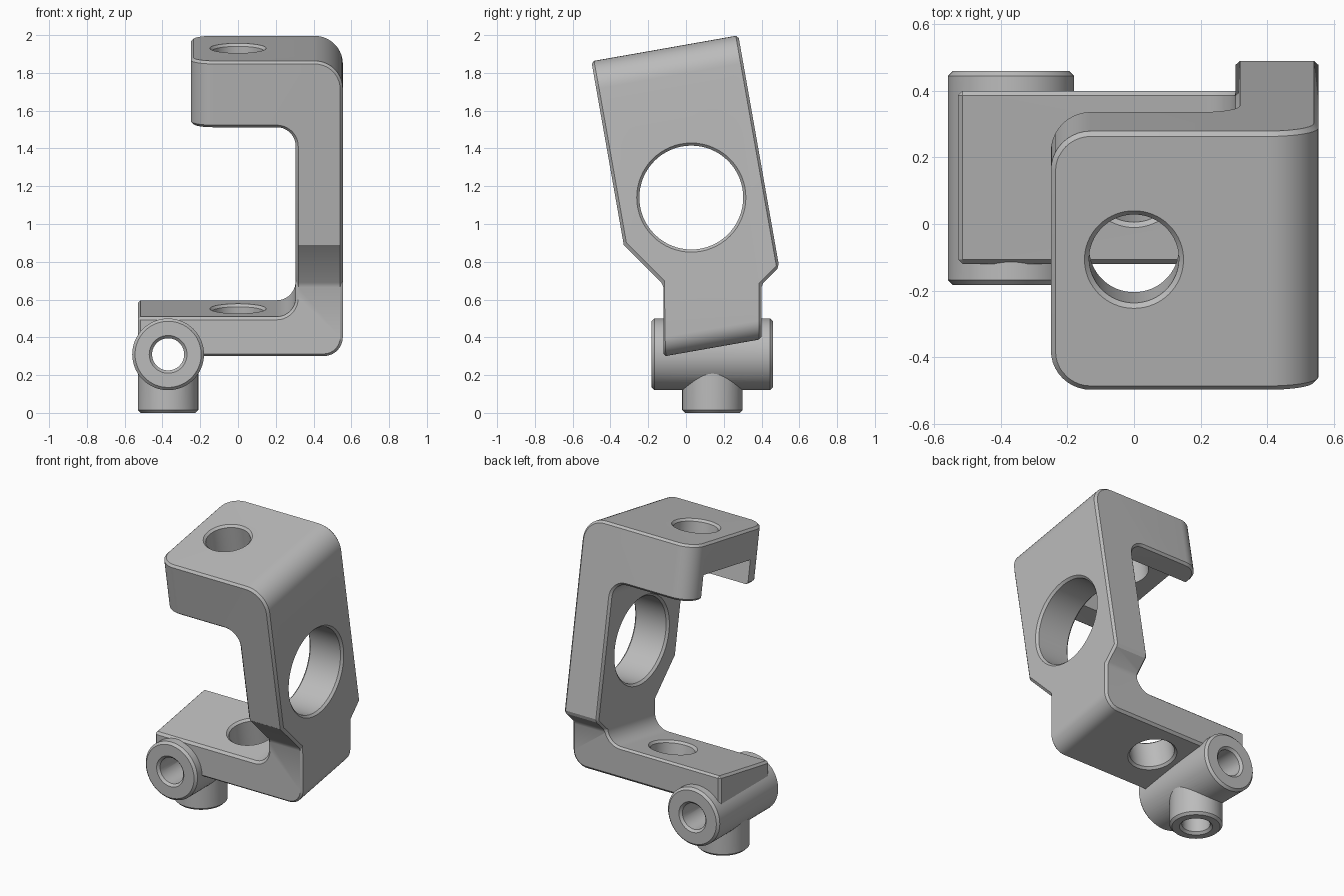
import bpy, bmesh, math
from mathutils import Matrix, Vector

cube = bpy.data.objects.get("Cube")
if cube:
    bpy.data.objects.remove(cube, do_unlink=True)

TILT = Matrix.Rotation(math.radians(10), 4, 'X')
U0, U1 = -0.17, 0.62          # depth range in the tilted frame
UM = 0.23                     # centre of the bolt holes

grey = bpy.data.materials.new("metal_grey")
grey.use_nodes = True
grey.diffuse_color = (0.5, 0.5, 0.5, 1)
grey.node_tree.nodes["Principled BSDF"].inputs["Base Color"].default_value = (0.5, 0.5, 0.5, 1)


def finish(name, bm, matrix=None):
    bmesh.ops.recalc_face_normals(bm, faces=bm.faces)
    if matrix:
        bm.transform(matrix)
    mesh = bpy.data.meshes.new(name)
    bm.to_mesh(mesh)
    bm.free()
    mesh.materials.append(grey)
    ob = bpy.data.objects.new(name, mesh)
    bpy.context.collection.objects.link(ob)
    return ob


def prism(points, offset):
    """Extrude a closed outline of 3D points."""
    bm = bmesh.new()
    face = bm.faces.new([bm.verts.new(p) for p in points])
    new = bmesh.ops.extrude_face_region(bm, geom=[face])["geom"]
    bmesh.ops.translate(bm, vec=offset, verts=[v for v in new if isinstance(v, bmesh.types.BMVert)])
    return bm


def rod(name, rings, matrix, sides=64):
    """Closed turned solid along z from (radius, height) rings."""
    bm = bmesh.new()
    loops = [[bm.verts.new((r * math.cos(i * math.tau / sides), r * math.sin(i * math.tau / sides), h))
              for i in range(sides)] for r, h in rings]
    for a, b in zip(loops, loops[1:]):
        for i in range(sides):
            j = (i + 1) % sides
            bm.faces.new((a[i], a[j], b[j], b[i]))
    bm.faces.new(loops[0])
    bm.faces.new(loops[-1])
    return finish(name, bm, matrix)


def rounded(corners, steps=10):
    """Outline with each (x, z, radius) corner filleted."""
    out = []
    for i, (x, z, r) in enumerate(corners):
        p = Vector((x, z))
        if not r:
            out.append(p)
            continue
        a = (Vector(corners[i - 1][:2]) - p).normalized()
        b = (Vector(corners[(i + 1) % len(corners)][:2]) - p).normalized()
        for k in range(steps + 1):
            t = k / steps * math.pi / 2
            out.append(p + a * r * (1 - math.sin(t)) + b * r * (1 - math.cos(t)))
    return out


def apply_mod(ob, kind, **settings):
    mod = ob.modifiers.new(kind, kind)
    for key, value in settings.items():
        setattr(mod, key, value)
    bpy.context.view_layer.objects.active = ob
    bpy.ops.object.modifier_apply(modifier=mod.name)


def combine(ob, other, operation):
    apply_mod(ob, 'BOOLEAN', operation=operation, object=other, solver='EXACT')
    bpy.data.objects.remove(other, do_unlink=True)


# C-shaped bracket, tilted backwards
outline = rounded([(-0.53, 0.315, 0), (0.555, 0.315, 0.1), (0.555, 1.92, 0.15), (-0.25, 1.92, 0),
                   (-0.25, 1.563, 0), (0.305, 1.563, 0.1), (0.305, 0.52, 0.1), (-0.53, 0.52, 0)])
bm = prism([(p.x, U0, p.y) for p in outline], (0, U1 - U0, 0))
tips = [e for e in bm.edges if all(abs(v.co.x + 0.25) < 1e-4 for v in e.verts)
        and abs(e.verts[0].co.y - e.verts[1].co.y) < 1e-4]
bmesh.ops.bevel(bm, geom=tips, offset=0.12, segments=10, profile=0.5, affect='EDGES')
bracket = finish("clamp_bracket", bm, TILT)

# Narrow the lower part with sloped shoulders
for side in ([(-0.12, 0), (-0.12, 0.68), (-0.52, 1.08), (-0.9, 1.08), (-0.9, 0)],
             [(0.4, 0), (0.4, 0.68), (0.6, 0.88), (0.9, 0.88), (0.9, 0)]):
    combine(bracket, finish("shoulder_cutter", prism([(-1, y, z) for y, z in side], (2, 0, 0))), 'DIFFERENCE')

# Bolt holes through both arms and the large side window
ALONG_X = Matrix.Rotation(math.pi / 2, 4, 'Y')
ALONG_Y = Matrix.Rotation(-math.pi / 2, 4, 'X')
combine(bracket, rod("bolt_cutter", [(0.135, 0), (0.135, 2.5)], TILT @ Matrix.Translation((0, UM, 0))), 'DIFFERENCE')
combine(bracket, rod("window_cutter", [(0.275, 0), (0.275, 1)],
                     Matrix.Translation((0, 0.028, 1.14)) @ ALONG_X), 'DIFFERENCE')
apply_mod(bracket, 'BEVEL', width=0.014, segments=1, limit_method='ANGLE',
          angle_limit=math.radians(35), use_clamp_overlap=False)

# Slot under the upper arm, open at its free end
slot = prism([(x, UM - 0.25, z) for x, z in ((-0.4, 1.4), (0.2, 1.4), (0.2, 1.72), (-0.4, 1.72))], (0, 0.5, 0))
combine(bracket, finish("slot_cutter", slot, TILT), 'DIFFERENCE')

# Hinge barrel and the stub below it
barrel_at = Matrix.Translation((-0.37, 0, 0.31)) @ ALONG_Y
stub_at = Matrix.Translation((-0.37, 0.14, 0))
combine(bracket, rod("hinge_barrel", [(0.175, -0.183), (0.19, -0.168), (0.19, 0.445), (0.175, 0.46)],
                     barrel_at), 'UNION')
combine(bracket, rod("stub", [(0.145, 0), (0.16, 0.015), (0.16, 0.3)], stub_at), 'UNION')
combine(bracket, rod("barrel_bore", [(0.11, -0.193), (0.085, -0.168), (0.085, 0.445), (0.11, 0.47)],
                     barrel_at), 'DIFFERENCE')
combine(bracket, rod("stub_bore", [(0.11, -0.01), (0.085, 0.015), (0.085, 0.31)], stub_at), 'DIFFERENCE')

# Smooth curved walls, crisp edges
bpy.ops.object.select_all(action='DESELECT')
bracket.select_set(True)
bpy.context.view_layer.objects.active = bracket
bpy.ops.object.shade_smooth_by_angle(angle=math.radians(25))
